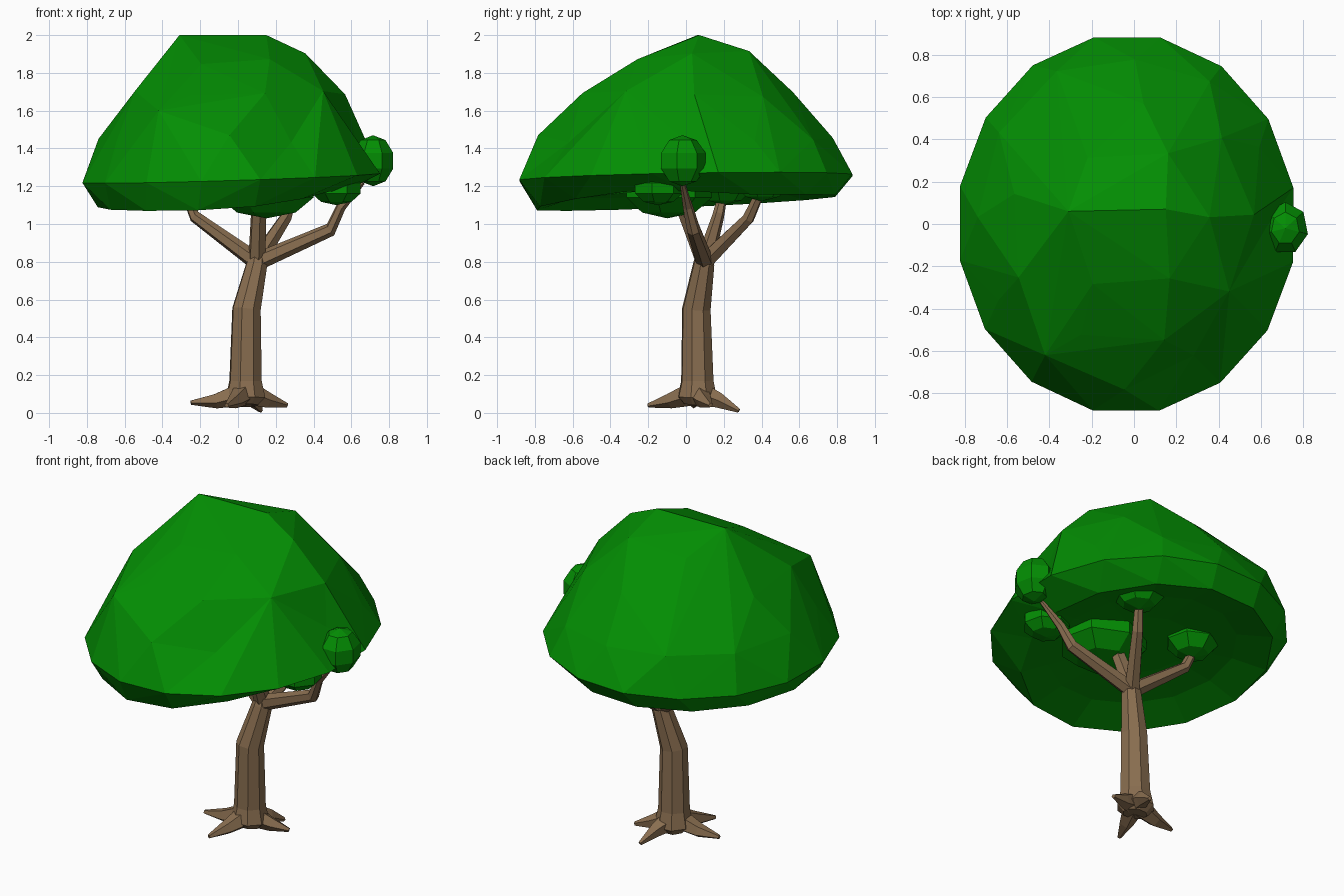
import bpy, bmesh, random
from math import sin, cos, pi, radians, atan2
from mathutils import Vector

if "Cube" in bpy.data.objects:
    bpy.data.objects.remove(bpy.data.objects["Cube"])

random.seed(4)


def material(name, rgb):
    m = bpy.data.materials.new(name)
    m.diffuse_color = (*rgb, 1)
    m.use_nodes = True
    m.node_tree.nodes["Principled BSDF"].inputs["Base Color"].default_value = m.diffuse_color
    return m


BARK = material("bark", (0.25, 0.155, 0.08))
LEAF = material("leaf", (0.001, 0.27, 0.001))


def finish(bm, name, mat):
    bmesh.ops.recalc_face_normals(bm, faces=bm.faces[:])
    me = bpy.data.meshes.new(name)
    bm.to_mesh(me)
    bm.free()
    me.materials.append(mat)
    ob = bpy.data.objects.new(name, me)
    bpy.context.collection.objects.link(ob)
    return ob


def limb(name, path, sides):
    """Faceted tapering tube through (x, y, z, radius) points."""
    bm = bmesh.new()
    pts = [Vector(p[:3]) for p in path]
    rings = []
    for i, p in enumerate(pts):
        t = (pts[min(i + 1, len(pts) - 1)] - pts[max(i - 1, 0)]).normalized()
        u = t.cross(Vector((0.31, 0.95, 0.05))).normalized()
        v = t.cross(u)
        rings.append([bm.verts.new(p + path[i][3] * (u * cos(2 * pi * k / sides) + v * sin(2 * pi * k / sides)))
                      for k in range(sides)])
    for a, b in zip(rings, rings[1:]):
        for k in range(sides):
            j = (k + 1) % sides
            bm.faces.new((a[k], a[j], b[j], b[k]))
    bm.faces.new(rings[0])
    bm.faces.new(rings[-1])
    return finish(bm, name, BARK)


def clump(name, centre, size):
    """Small faceted leaf ball."""
    bm = bmesh.new()
    bmesh.ops.create_uvsphere(bm, u_segments=7, v_segments=5, radius=1)
    for v in bm.verts:
        v.co = Vector(centre) + Vector(a * b for a, b in zip(v.co, size))
    return finish(bm, name, LEAF)


# Trunk with flared foot
limb("trunk", [(0.04, 0.055, 0.04, 0.07), (0.04, 0.06, 0.08, 0.11), (0.04, 0.06, 0.17, 0.09),
               (0.045, 0.055, 0.55, 0.079), (0.10, 0.095, 0.79, 0.058), (0.105, 0.10, 0.86, 0.04)], 8)

# Roots
for i, (x, y, z) in enumerate([(-0.25, 0.03, 0.055), (0.26, 0.13, 0.04), (0.12, 0.28, 0.012), (-0.06, -0.20, 0.04)]):
    c = Vector((0.04, 0.055, 0.11))
    tip = Vector((x, y, z))
    mid = c.lerp(tip, 0.55)
    limb(f"root_{i + 1}", [(*c, 0.07), (mid.x, mid.y, 0.065, 0.042), (*tip, 0.012)], 5)

# Branches
fork = (0.10, 0.10, 0.80, 0.048)
limb("right_branch", [fork, (0.49, 0.04, 0.97, 0.036), (0.545, 0.01, 1.09, 0.027), (0.66, -0.02, 1.22, 0.013)], 6)
limb("left_branch", [fork, (-0.23, 0.17, 1.04, 0.032), (-0.265, 0.19, 1.13, 0.026)], 6)
limb("back_branch", [fork, (0.25, 0.33, 1.03, 0.034), (0.29, 0.39, 1.16, 0.025)], 6)
limb("front_branch", [fork, (0.11, -0.01, 1.08, 0.042), (0.10, -0.15, 1.16, 0.02)], 6)

# Canopy dome: hull of stacked rings (z, xmin, xmax, ymin, ymax, count)
bm = bmesh.new()
rings = [(1.245, -0.83, 0.76, -0.89, 0.89, 16), (1.46, -0.73, 0.69, -0.78, 0.79, 12),
         (1.69, -0.58, 0.57, -0.57, 0.56, 9), (1.88, -0.40, 0.36, -0.33, 0.37, 6)]
layers = []
for n, (z, x0, x1, y0, y1, count) in enumerate(rings):
    layer = []
    for k in range(count):
        a = 2 * pi * k / count + radians(11 + 17 * n)
        s = 1.01 + (random.uniform(-0.03, 0.03) if n else 0)
        s -= 0.07 * max(0, cos(a + pi / 4)) ** 4 if n else 0
        lift = 0.025 * cos(a) + 0.015 * sin(a) if n == 0 else random.uniform(-0.02, 0.02)
        lift += 0.04 * cos(a - pi / 4) * (n == 3)
        layer.append(bm.verts.new(((x0 + x1) / 2 + s * cos(a) * (x1 - x0) / 2,
                                   (y0 + y1) / 2 + s * sin(a) * (y1 - y0) / 2, z + lift)))
    layers.append(layer)
# Ridge at the top and the shoulder at the front left
for p in [(-0.31, 0.06, 2.0), (0.15, 0.07, 2.0), (-0.42, -0.62, 1.6)]:
    bm.verts.new(p)


def rim(scale, z):
    out = []
    for k in range(14):
        a = 2 * pi * k / 14
        x, y = -0.06 + 0.75 * scale * cos(a), 0.89 * scale * sin(a)
        out.append(bm.verts.new((x, y, z + 0.045 * y + 0.035 * x)))
    return out


lip = rim(0.91, 1.115)
bmesh.ops.convex_hull(bm, input=bm.verts[:])
bm.normal_update()
flat = [f for f in bm.faces if all(v in lip for v in f.verts)]
bmesh.ops.delete(bm, geom=flat, context='FACES_ONLY')


# Dent the front right: a step above the skirt, a raised lip below it
def dent(verts, amount, lift):
    for v in verts:
        w = max(0, cos(atan2(v.co.y, v.co.x) + radians(28))) ** 3
        v.co.x *= 1 - amount * w
        v.co.y *= 1 - amount * w
        v.co.z += lift * w


dent([v for v in layers[1] if v.link_faces], 0.14, -0.03)
dent(lip, 0.12, 0.055)

# Shallow hollow underside
for scale, z in [(0.66, 1.17), (0.34, 1.20)]:
    inner = rim(scale, z)
    for k in range(14):
        j = (k + 1) % 14
        bm.faces.new((lip[k], lip[j], inner[j], inner[k]))
    lip = inner
bm.faces.new(lip)
loose = [v for v in bm.verts if not v.link_faces]
bmesh.ops.delete(bm, geom=loose, context='VERTS')
finish(bm, "canopy", LEAF)

# Small leaf clumps at the branch ends
clump("right_clump", (0.715, -0.02, 1.335), (0.115, 0.13, 0.135))
clump("front_clump", (0.15, -0.10, 1.19), (0.27, 0.25, 0.16))
clump("left_clump", (-0.26, 0.20, 1.23), (0.16, 0.16, 0.13))
clump("back_clump", (0.30, 0.40, 1.25), (0.16, 0.16, 0.13))
clump("low_right_clump", (0.52, -0.15, 1.19), (0.14, 0.14, 0.09))
